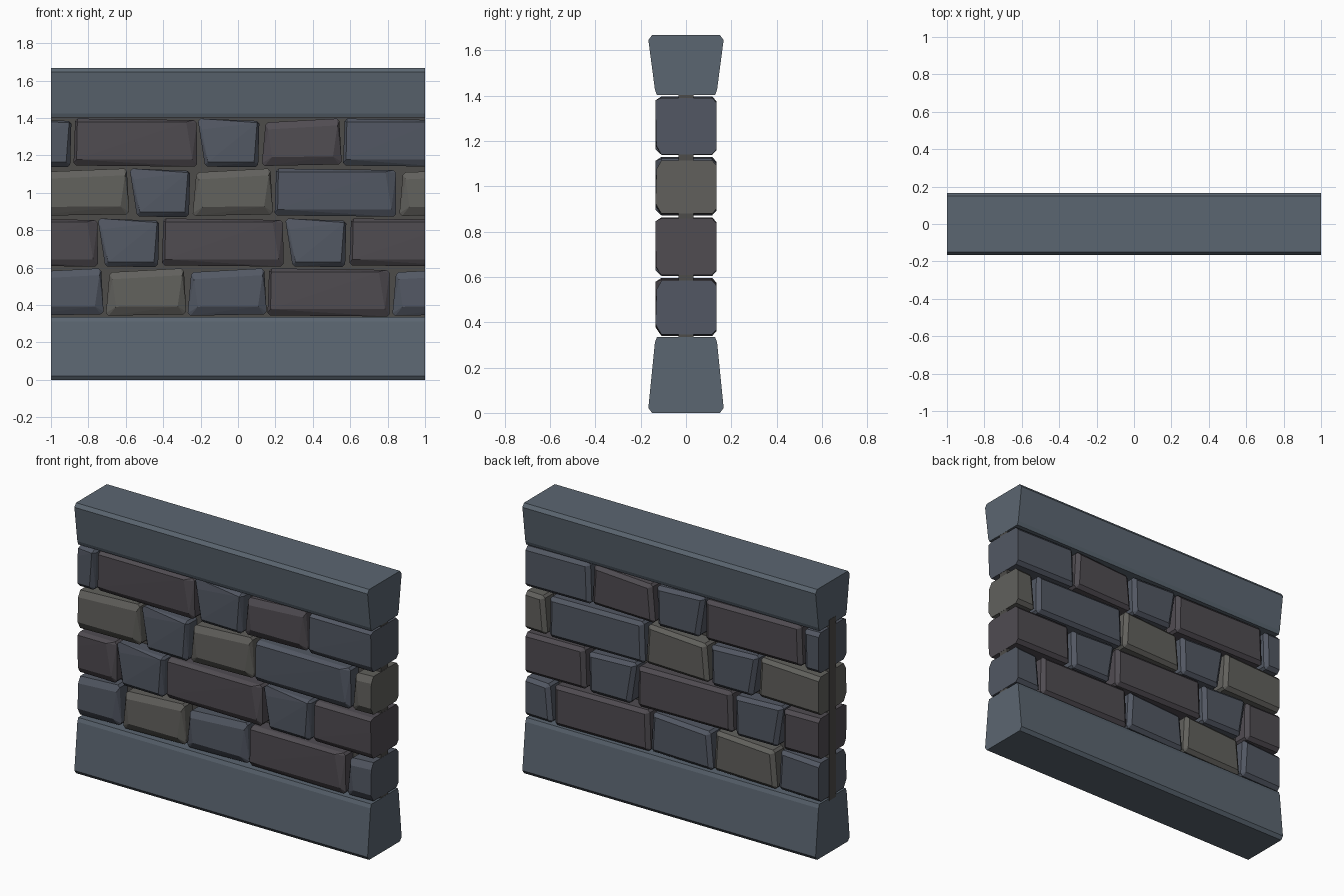
import bpy, bmesh
from mathutils import Vector

if "Cube" in bpy.data.objects:
    bpy.data.objects.remove(bpy.data.objects["Cube"])


def material(name, rgb):
    m = bpy.data.materials.new(name)
    m.diffuse_color = (*rgb, 1)
    m.use_nodes = True
    m.node_tree.nodes["Principled BSDF"].inputs["Base Color"].default_value = m.diffuse_color
    return m


TRIM = material("trim_slate", (0.105, 0.133, 0.165))
BLUE = material("blue_stone", (0.085, 0.097, 0.125))
PURPLE = material("purple_stone", (0.080, 0.072, 0.083))
TAN = material("tan_stone", (0.120, 0.118, 0.108))
MORTAR = material("mortar", (0.075, 0.072, 0.068))


def finish(bm, name, mat):
    bmesh.ops.recalc_face_normals(bm, faces=bm.faces)
    me = bpy.data.meshes.new(name)
    bm.to_mesh(me)
    bm.free()
    me.materials.append(mat)
    ob = bpy.data.objects.new(name, me)
    bpy.context.collection.objects.link(ob)
    return ob


def trim(name, half_profile):
    """Extrude a mirrored (half width, z) profile along the wall."""
    loop = [(y, z) for y, z in half_profile] + [(-y, z) for y, z in reversed(half_profile)]
    bm = bmesh.new()
    face = bm.faces.new([bm.verts.new((-1, y, z)) for y, z in loop])
    ext = bmesh.ops.extrude_face_region(bm, geom=[face], use_keep_orig=True)
    verts = [g for g in ext["geom"] if isinstance(g, bmesh.types.BMVert)]
    bmesh.ops.translate(bm, verts=verts, vec=(2, 0, 0))
    return finish(bm, name, TRIM)


# Stone shapes; corners run bottom-left, bottom-right, top-right, top-left.
# outline: inward offsets (x, z); front: inward offsets (x, z) and face depth
SHAPES = {
    "short": dict(
        outline=[(.040, .006), (.012, .004), (.006, .016), (.004, .004)],
        front=[(.058, .030, .130), (.034, .030, .135), (.018, .026, .135), (.026, .062, .118)]),
    "medium": dict(
        outline=[(.006, .010), (.004, .018), (.016, .004), (.024, .024)],
        front=[(.060, .058, .135), (.050, .060, .135), (.026, .040, .128), (.040, .062, .130)]),
    "long": dict(
        outline=[(.006, .012), (.004, .006), (.006, .012), (.014, .004)],
        front=[(.022, .045, .135), (.030, .045, .130), (.062, .022, .135), (.026, .022, .135)]),
}
SIGNS = [(1, 1), (-1, 1), (-1, -1), (1, -1)]


def stone(name, shape, x0, x1, z0, z1, mat):
    """Chipped block: convex hull of its outline and the smaller front and back faces."""
    s = SHAPES[shape]
    corners = [(x0, z0), (x1, z0), (x1, z1), (x0, z1)]
    pts = []
    c = 0.014
    for (x, z), (sx, sz), (ox, oz), (fx, fz, d) in zip(corners, SIGNS, s["outline"], s["front"]):
        px, pz = x + sx * ox, z + sz * oz
        for y in (-0.108, 0.115):
            pts += [(px + sx * c, y, pz), (px, y, pz + sz * c)]
        pts.append((x + sx * fx, -d, z + sz * fz))
        pts.append((px + sx * .024, 0.135, pz + sz * .022))
    bm = bmesh.new()
    for p in pts:
        bm.verts.new(p)
    hull = bmesh.ops.convex_hull(bm, input=bm.verts[:])
    junk = {g for g in hull["geom_interior"] + hull["geom_unused"] if isinstance(g, bmesh.types.BMVert)}
    if junk:
        bmesh.ops.delete(bm, geom=list(junk), context='VERTS')
    bmesh.ops.dissolve_limit(bm, angle_limit=0.02, verts=bm.verts[:], edges=bm.edges[:])
    # Cut flush with the wall ends
    for side in (-1, 1):
        if (x0 if side < 0 else x1) * side > 1:
            bmesh.ops.bisect_plane(bm, geom=bm.verts[:] + bm.edges[:] + bm.faces[:],
                                   plane_co=Vector((side, 0, 0)), plane_no=Vector((side, 0, 0)),
                                   clear_outer=True)
            bmesh.ops.holes_fill(bm, edges=[e for e in bm.edges if e.is_boundary])
    return finish(bm, name, mat)


# Foot and coping, flared outward
trim("base_course", [(.15, 0), (.166, .022), (.137, .312), (.128, .335)])
trim("coping", [(.128, 1.402), (.137, 1.425), (.166, 1.645), (.15, 1.667)])

# Mortar core
bm = bmesh.new()
bmesh.ops.create_cube(bm, size=1)
for v in bm.verts:
    v.co = (-1.001 if v.co.x < 0 else .999, .034 if v.co.y > 0 else -.034, .32 if v.co.z < 0 else 1.435)
finish(bm, "mortar_core", MORTAR)

# Four stone courses; end stones run past the wall and get cut
S, M, L = "short", "medium", "long"
ROWS = [
    [(M, -1.18, -.715, BLUE), (M, -.712, -.273, TAN), (M, -.275, .157, BLUE), (L, .152, .815, PURPLE),
     (M, .82, 1.28, BLUE)],
    [(L, -1.41, -.745, PURPLE), (S, -.752, -.415, BLUE), (L, -.413, .247, PURPLE), (S, .25, .585, BLUE),
     (L, .59, 1.255, PURPLE)],
    [(M, -1.14, -.578, TAN), (S, -.582, -.25, BLUE), (M, -.248, .19, TAN), (L, .19, .85, BLUE),
     (M, .857, 1.42, TAN)],
    [(S, -1.44, -.885, BLUE), (L, -.885, -.215, PURPLE), (S, -.218, .12, BLUE), (M, .122, .558, PURPLE),
     (L, .556, 1.11, BLUE)],
]
for r, row in enumerate(ROWS):
    z0 = .333 + r * .267
    for i, (shape, x0, x1, mat) in enumerate(row):
        stone(f"stone_row{r + 1}_{i + 1}", shape, x0, x1, z0, z0 + .267, mat)
